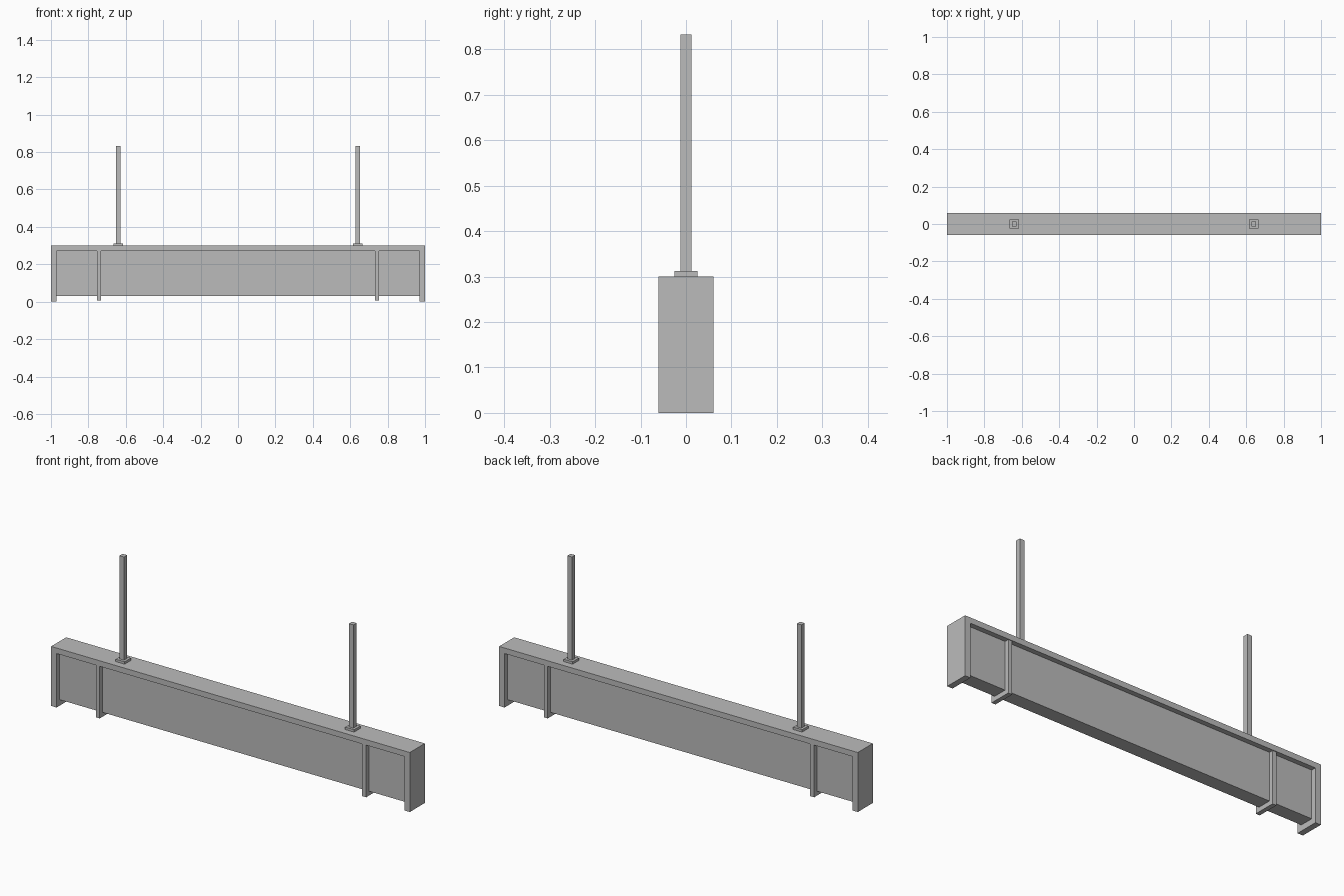
import bpy
import bmesh

cube = bpy.data.objects.get("Cube")
if cube:
    bpy.data.objects.remove(cube, do_unlink=True)

GREY = (0.5, 0.5, 0.5, 1.0)
grey = bpy.data.materials.new("plain grey")
grey.use_nodes = True
grey.diffuse_color = GREY
grey.node_tree.nodes["Principled BSDF"].inputs["Base Color"].default_value = GREY


def add_object(name, bm):
    bmesh.ops.recalc_face_normals(bm, faces=bm.faces)
    mesh = bpy.data.meshes.new(name)
    bm.to_mesh(mesh)
    bm.free()
    mesh.materials.append(grey)
    obj = bpy.data.objects.new(name, mesh)
    bpy.context.collection.objects.link(obj)
    return obj


def box(name, x, width, depth, bottom, top):
    bm = bmesh.new()
    bmesh.ops.create_cube(bm, size=1)
    bmesh.ops.scale(bm, vec=(width, depth, top - bottom), verts=bm.verts)
    bmesh.ops.translate(bm, vec=(x, 0, (bottom + top) / 2), verts=bm.verts)
    return add_object(name, bm)


# Outer frame: top rail and two end posts extruded from one profile
HALF_DEPTH, RAIL_BOTTOM, RAIL_TOP = 0.06, 0.272, 0.3
half = [(1, 0), (1, RAIL_TOP)]
inner = [(0.97, RAIL_BOTTOM), (0.97, 0)]
profile = half + [(-x, z) for x, z in reversed(half)]
profile += [(-x, z) for x, z in reversed(inner)] + inner
bm = bmesh.new()
face = bm.faces.new([bm.verts.new((x, -HALF_DEPTH, z)) for x, z in profile])
extruded = bmesh.ops.extrude_face_region(bm, geom=[face], use_keep_orig=True)
moved = [v for v in extruded["geom"] if isinstance(v, bmesh.types.BMVert)]
bmesh.ops.translate(bm, vec=(0, 2 * HALF_DEPTH, 0), verts=moved)
add_object("outer_frame", bm)

# Recessed panel between the posts
box("sign_panel", 0, 1.94, 0.07, 0.03, RAIL_BOTTOM)

# Divider bars, mounting plates and hanging rods on both sides
for side, sign in (("left", 1), ("right", -1)):
    box(side + "_divider", sign * 0.743, 0.022, 0.112, 0.007, RAIL_BOTTOM)
    box(side + "_mounting_plate", sign * 0.64, 0.05, 0.05, RAIL_TOP, 0.312)
    box(side + "_hanging_rod", sign * 0.64, 0.025, 0.025, 0.312, 0.832)
